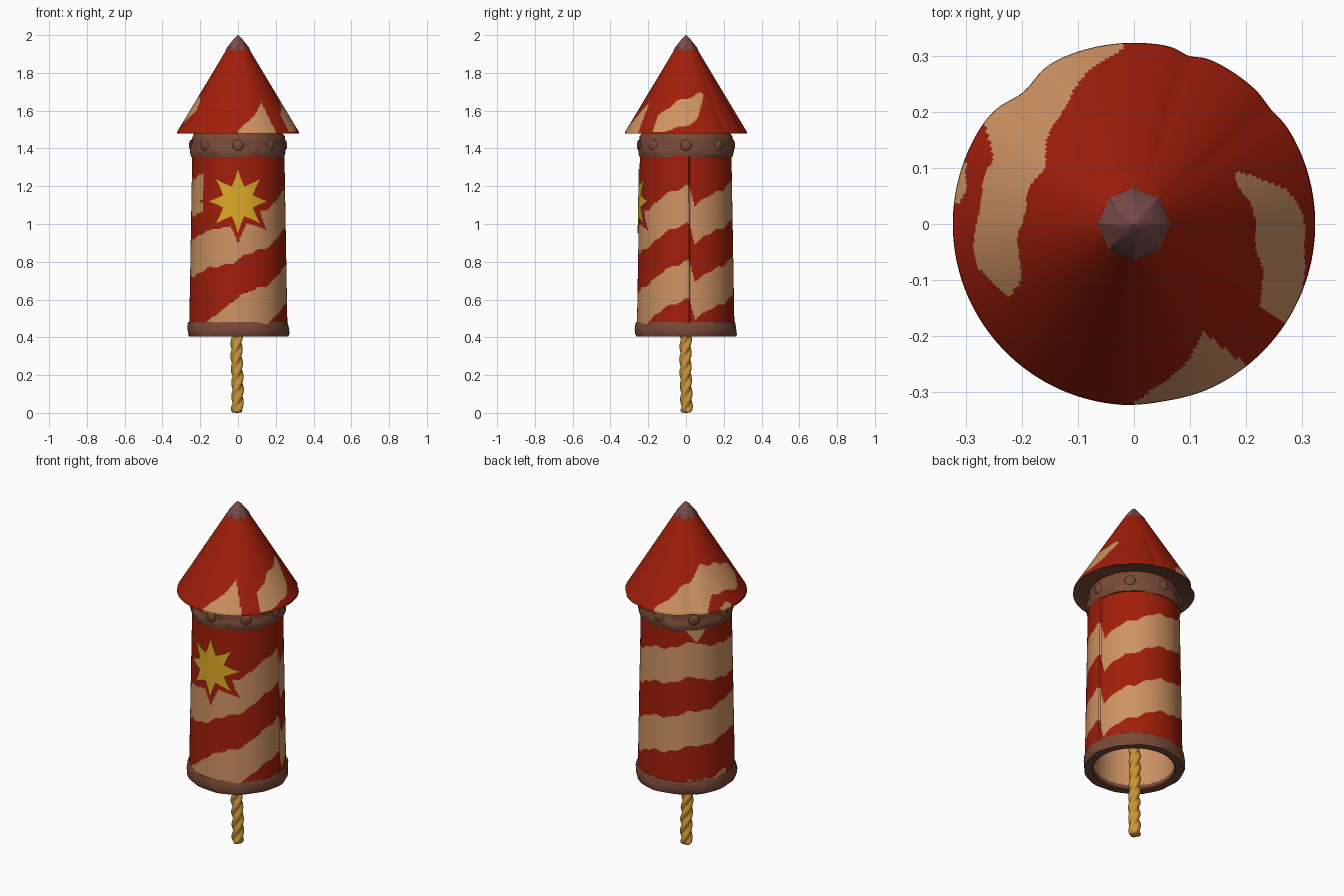
import bpy, bmesh, math

if "Cube" in bpy.data.objects:
    bpy.data.objects.remove(bpy.data.objects["Cube"])

def material(name, rgb):
    m = bpy.data.materials.new(name)
    m.diffuse_color = (*rgb, 1)
    m.use_nodes = True
    m.node_tree.nodes["Principled BSDF"].inputs["Base Color"].default_value = m.diffuse_color
    return m

RED = material("red paper", (0.36, 0.013, 0.003))
TAN = material("tan paper", (0.62, 0.29, 0.125))
BROWN = material("brown leather", (0.19, 0.068, 0.038))
MAUVE = material("dull mauve", (0.195, 0.069, 0.069))
GOLD = material("star yellow", (0.73, 0.40, 0.019))
ROPE = material("rope yellow", (0.60, 0.30, 0.038))

def finish(name, bm, mats, angle=35):
    mesh = bpy.data.meshes.new(name)
    bm.to_mesh(mesh)
    bm.free()
    ob = bpy.data.objects.new(name, mesh)
    bpy.context.collection.objects.link(ob)
    for m in mats:
        mesh.materials.append(m)
    bpy.ops.object.select_all(action='DESELECT')
    ob.select_set(True)
    bpy.context.view_layer.objects.active = ob
    bpy.ops.object.shade_smooth_by_angle(angle=math.radians(angle))
    return ob

def lathe(name, profile, sides, mats, radius=None, rule=None, angle=35):
    """Revolve (r, z) points upward on the outside; angle 0 is the front, 90 the right."""
    bm = bmesh.new()
    rows = []
    for r, z in profile:
        row = []
        for i in range(sides):
            d = 360 * i / sides
            a = math.radians(d)
            q = radius(r, z, d) if radius else r
            row.append(bm.verts.new((q * math.sin(a), -q * math.cos(a), z)))
        rows.append(row)
    for lo, hi in zip(rows, rows[1:]):
        for i in range(sides):
            j = (i + 1) % sides
            f = bm.faces.new((lo[i], lo[j], hi[j], hi[i]))
            if rule:
                c = f.calc_center_median()
                f.material_index = rule(c.x, c.y, c.z)
    return finish(name, bm, mats, angle)

def spaced(a, b, n):
    return [(a[0] + (b[0] - a[0]) * i / n, a[1] + (b[1] - a[1]) * i / n) for i in range(n + 1)]

def interp(x, pts):
    for (x0, y0), (x1, y1) in zip(pts, pts[1:]):
        if x0 <= x <= x1:
            return y0 + (y1 - y0) * (x - x0) / (x1 - x0)
    return None

# Star outline, shared by the yellow plate and its red border
STAR_Z = 1.12
def star_radius(a):
    t = abs(((a / (math.pi / 4)) + 0.5) % 1 - 0.5) * 2
    tip = 0.155 + 0.015 * abs(math.sin(a))
    return tip * 0.085 / (0.085 + (tip - 0.085) * 1.0 * t ** 0.8)

# Body: rolled paper with an overlapping seam on the right
def body_radius(r, z, d):
    return r + 0.007 * ((d + 265) % 360) / 360 - 0.004

# Height of the middle of one tan stripe by angle, with a jog at the seam
STRIPE = [(-248, 0.62), (-230, 0.67), (-180, 0.74), (-135, 0.78), (-90, 0.81), (-45, 0.85),
          (0, 0.91), (45, 1.0), (90, 1.11), (94, 1.11), (101, 1.0), (112, 1.02)]

def stripe_rule(x, y, z):
    d = math.degrees(math.atan2(x, -y))
    if y < 0:
        dx, dz = x, z - STAR_Z
        if math.hypot(dx, dz) < star_radius(math.atan2(dz, dx)) * 1.22 + 0.022:
            return 0
    # small pointed patch under the top band
    if z > 1.28 and abs(d + 132) < 14 * (z - 1.28) / 0.08:
        return 1
    if d > 112:
        d -= 360
    centre = interp(d, STRIPE)
    centre += 0.008 * math.sin(math.radians(d * 7)) + 0.005 * math.sin(math.radians(d * 17))
    if z > centre + 0.15:
        # the upper stripe ends at the left of the star
        if d > -48:
            return 0
        centre += 0.4 - 0.08 * max(0, min(1, (d + 135) / 50))
        return 1 if abs(z - centre) < 0.1 else 0
    if z < centre - 0.2:
        centre -= 0.4
        if -90 < d < -5:
            centre -= 0.0025 * (-5 - d)
    return 1 if abs(z - centre) < 0.1 else 0

lathe("paper_tube", spaced((0.259, 0.44), (0.242, 1.42), 160), 216, [RED, TAN],
      body_radius, stripe_rule)

# Hollow inside of the tube
lathe("tube_lining", [(0.001, 1.36), (0.212, 1.36), (0.215, 0.43)], 48, [TAN])

# Leather bands with worn, uneven surfaces
def worn(r, z, d):
    if r < 0.236:
        return r
    a = math.radians(d)
    return r + 0.003 * math.sin(5 * a + 30 * z) + 0.002 * math.sin(13 * a + 60 * z)

lathe("bottom_band", [(0.215, 0.44), (0.215, 0.41), (0.222, 0.405), (0.262, 0.405), (0.267, 0.415),
                      (0.268, 0.44), (0.265, 0.47), (0.261, 0.48), (0.24, 0.48)], 72, [BROWN], worn)
lathe("top_band", [(0.23, 1.355), (0.246, 1.355), (0.252, 1.375), (0.252, 1.40), (0.249, 1.405),
                   (0.249, 1.43), (0.249, 1.435), (0.243, 1.465), (0.23, 1.485)], 72, [BROWN], worn)

# Round knobs on the top band
bm = bmesh.new()
for k in range(8):
    a = math.radians(45 * k)
    new = bmesh.ops.create_uvsphere(bm, u_segments=12, v_segments=8, radius=0.03)["verts"]
    bmesh.ops.scale(bm, vec=(1, 0.4, 1), verts=new)
    bmesh.ops.translate(bm, vec=(0, -0.248, 1.417), verts=new)
    for v in new:
        x, y = v.co.x, v.co.y
        v.co.x = x * math.cos(a) - y * math.sin(a)
        v.co.y = x * math.sin(a) + y * math.cos(a)
finish("band_knobs", bm, [BROWN])

# Paper cone with creases and tan patches given as (angle, inner radius), (angle, outer radius)
PATCHES = [
    ([(-2, .325), (8, .295), (20, .262), (33, .23), (38, .31)], [(-2, .4), (38, .4)]),
    ([(57, .27), (77, .225), (112, .20), (116, .2)], [(57, .325), (90, .305), (102, .28), (116, .21)]),
    ([(184, .315), (208, .25), (237, .19), (270, .2), (297, .225), (300, .25)],
     [(184, .4), (230, .4), (238, .31), (245, .275), (270, .28), (286, .29), (300, .255)]),
    ([(250, .315), (258, .305), (264, .318)], [(250, .4), (264, .4)]),
]

def crease(r, z, d):
    dent = sum(depth * math.exp(-((d - at) / w) ** 2)
               for at, w, depth in ((162, 4, .025), (130, 5, .015), (220, 8, .05), (10, 9, .008)))
    return r * (1 - dent * min(1, r / 0.2))

def cone_rule(x, y, z):
    d = math.degrees(math.atan2(x, -y))
    if d < -10:
        d += 360
    r = math.hypot(x, y) + 0.003 * math.sin(math.radians(d * 14))
    for inner, outer in PATCHES:
        lo, hi = interp(d, inner), interp(d, outer)
        if lo is not None and hi is not None and lo < r < hi:
            return 1
    return 0

lathe("paper_cone", [(0.323, 1.478)] + spaced((0.322, 1.488), (0.06, 1.925), 80), 216,
      [RED, TAN], crease, cone_rule, 50)
lathe("cone_underside", [(0.20, 1.50), (0.30, 1.488), (0.323, 1.478)], 144, [BROWN], crease)
lathe("cone_tip", [(0.058, 1.915), (0.066, 1.918), (0.058, 1.935), (0.018, 1.985), (0.001, 2.0)],
      8, [MAUVE])

# Yellow star plate, curved over the front of the tube
bm = bmesh.new()
N, RINGS = 64, 8
def star_vert(s, a, lift):
    q = star_radius(a) * s
    x, z = q * math.cos(a), STAR_Z + q * math.sin(a)
    R = 0.259 - (z - 0.44) * 0.0173 + lift
    return bm.verts.new((x, -math.sqrt(R * R - x * x), z))
rings = [[star_vert(k / RINGS, 2 * math.pi * i / N, 0.006) for i in range(N)]
         for k in range(1, RINGS + 1)]
rings.append([star_vert(1, 2 * math.pi * i / N, -0.002) for i in range(N)])
mid = star_vert(0, 0, 0.006)
for i in range(N):
    j = (i + 1) % N
    bm.faces.new((mid, rings[0][i], rings[0][j]))
    for a, b in zip(rings, rings[1:]):
        bm.faces.new((a[i], b[i], b[j], a[j]))
bmesh.ops.recalc_face_normals(bm, faces=bm.faces)
finish("star", bm, [GOLD])

# Twisted rope hanging from inside the tube
def twist(r, z, d):
    if r < 0.02:
        return r
    return r * (0.7 + 0.38 * abs(math.cos(math.radians(1.5 * (d - z * 1700)))))

rope = lathe("rope_fuse", [(0.001, 0.0), (0.024, 0.002)] + spaced((0.031, 0.012), (0.028, 1.36), 150),
             24, [ROPE], twist, angle=60)
for v in rope.data.vertices:
    v.co.x += -0.005 + 0.003 * math.sin(v.co.z * 14)
    v.co.y += 0.003 * math.cos(v.co.z * 11)
